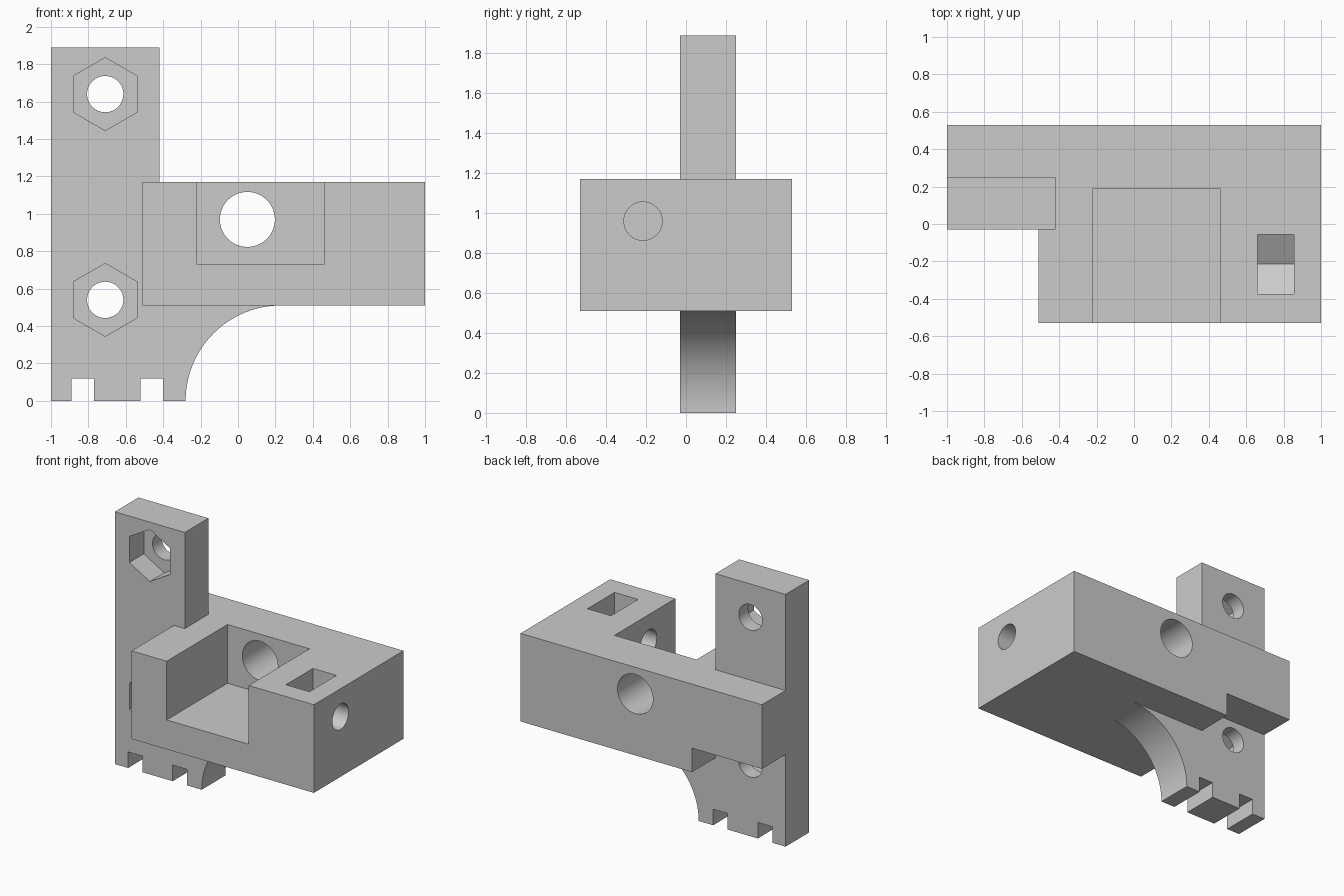
import bpy, bmesh, math
from mathutils import Vector

cube = bpy.data.objects.get("Cube")
if cube:
    bpy.data.objects.remove(cube, do_unlink=True)

grey = bpy.data.materials.new("plain grey")
grey.use_nodes = True
COLOUR = (0.6, 0.6, 0.6, 1)
grey.diffuse_color = COLOUR
grey.node_tree.nodes["Principled BSDF"].inputs["Base Color"].default_value = COLOUR


def prism(name, profile, axis, start, end):
    """Extrude a 2D profile along an axis; the profile uses the other two axes in order."""
    def place(p, depth):
        co = list(p)
        co.insert("xyz".index(axis), depth)
        return Vector(co)
    bm = bmesh.new()
    face = bm.faces.new([bm.verts.new(place(p, start)) for p in profile])
    ext = bmesh.ops.extrude_face_region(bm, geom=[face])
    moved = [v for v in ext["geom"] if isinstance(v, bmesh.types.BMVert)]
    bmesh.ops.translate(bm, verts=moved, vec=place((0, 0), end - start))
    bmesh.ops.recalc_face_normals(bm, faces=bm.faces[:])
    mesh = bpy.data.meshes.new(name)
    bm.to_mesh(mesh)
    bm.free()
    mesh.materials.append(grey)
    obj = bpy.data.objects.new(name, mesh)
    bpy.context.collection.objects.link(obj)
    return obj


def ring(cx, cy, radius, sides, turn=0.0):
    angles = [turn + math.tau * i / sides for i in range(sides)]
    return [(cx + radius * math.cos(a), cy + radius * math.sin(a)) for a in angles]


def rect(x0, x1, y0, y1):
    return [(x0, y0), (x1, y0), (x1, y1), (x0, y1)]


def combine(target, tool, operation="DIFFERENCE"):
    mod = target.modifiers.new(tool.name, "BOOLEAN")
    mod.operation, mod.solver, mod.object = operation, "EXACT", tool
    bpy.ops.object.select_all(action="DESELECT")
    bpy.context.view_layer.objects.active = target
    target.select_set(True)
    bpy.ops.object.modifier_apply(modifier=mod.name)
    bpy.data.objects.remove(tool, do_unlink=True)


BACK = 0.25      # rear face of the upright plate
FRONT = -0.03    # front face of the upright plate
UNDER, TOP = 0.51, 1.17

# Main block, L-shaped from above, relieved behind the lower plate
bracket = prism("mounting_bracket", [(-0.51, -0.53), (1, -0.53), (1, 0.53),
                (-1, 0.53), (-1, FRONT), (-0.51, FRONT)], "z", UNDER, TOP)
combine(bracket, prism("rear_relief", rect(-1.1, -0.42, BACK, 0.6), "z", 0.4, 0.69))

# Upright plate with two foot slots and a curved gusset
foot = [(-1, 0)]
for x in (-0.89, -0.52):
    foot += [(x, 0), (x, 0.12), (x + 0.12, 0.12), (x + 0.12, 0)]
steps = 32
arc = [(0.23 - UNDER * math.cos(a), UNDER * math.sin(a))
       for a in (math.pi / 2 * i / steps for i in range(steps + 1))]
upper = [(0.23, 0.6), (-0.42, 0.6), (-0.42, 1.89), (-1, 1.89)]
combine(bracket, prism("upright_plate", foot + arc + upper, "y", FRONT, BACK), "UNION")

# Bolt holes with hexagonal nut recesses
for z in (0.54, 1.64):
    combine(bracket, prism("nut_recess", ring(-0.71, z, 0.195, 6, math.pi / 6),
                           "y", -0.1, 0.14))
    combine(bracket, prism("bolt_hole", ring(-0.71, z, 0.097, 48), "y", -0.1, 0.3))

# Open pocket and the round opening through its rear wall
combine(bracket, prism("pocket", rect(-0.22, 0.46, -0.6, 0.19), "z", 0.73, 1.3))
combine(bracket, prism("rear_opening", ring(0.05, 0.97, 0.147, 64), "y", 0.1, 0.6))

# Side screw hole and the pointed nut slot dropped in from above
half, cy, cz = 0.16, -0.215, 0.96
slope = half / math.sqrt(3)
slot = [(cy - half, 1.3), (cy - half, cz - slope), (cy, cz - 2 * slope),
        (cy + half, cz - slope), (cy + half, 1.3)]
combine(bracket, prism("screw_hole", ring(cy, cz, 0.096, 48), "x", 0.4, 1.1))
combine(bracket, prism("nut_slot", slot, "x", 0.66, 0.855))

# Smooth the round walls, keep the corners sharp
bpy.context.view_layer.objects.active = bracket
bracket.select_set(True)
bpy.ops.object.shade_smooth_by_angle(angle=math.radians(30))
